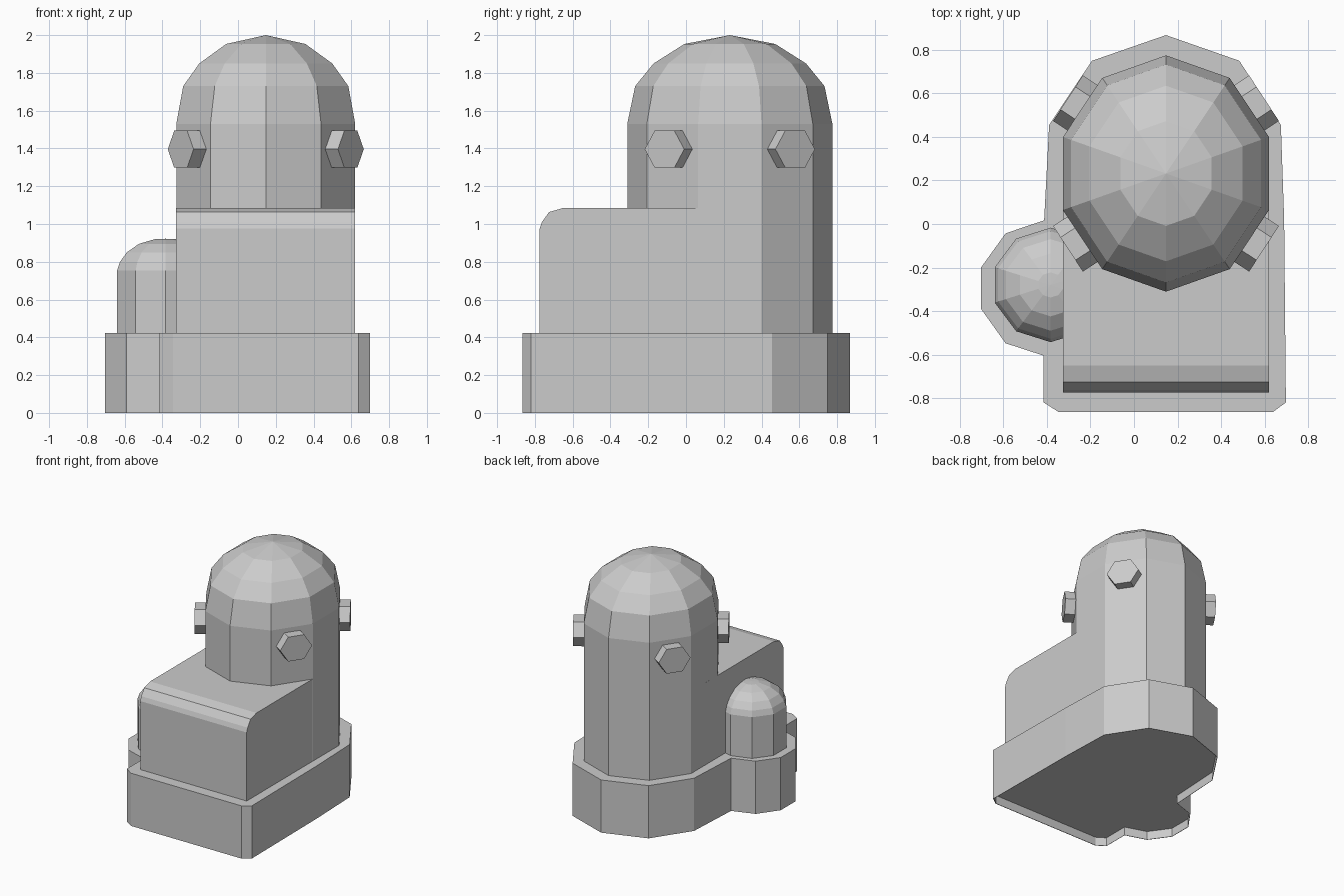
import bpy, bmesh, math
from mathutils import Vector

if "Cube" in bpy.data.objects:
    bpy.data.objects.remove(bpy.data.objects["Cube"])

CX, CY = 0.147, 0.232      # tower axis
BASE_TOP = 0.424


def make(name, bm):
    bmesh.ops.recalc_face_normals(bm, faces=bm.faces)
    mesh = bpy.data.meshes.new(name)
    bm.to_mesh(mesh)
    bm.free()
    ob = bpy.data.objects.new(name, mesh)
    bpy.context.collection.objects.link(ob)
    return ob


def loft(name, rings, cap_end=True):
    """Skin a list of equal-length point rings; a single point closes to a tip."""
    bm = bmesh.new()
    vs = [[bm.verts.new(p) for p in r] for r in rings]
    for a, b in zip(vs, vs[1:]):
        n = len(a)
        for i in range(n):
            j = (i + 1) % n
            if len(b) == 1:
                bm.faces.new((a[i], a[j], b[0]))
            else:
                bm.faces.new((a[i], a[j], b[j], b[i]))
    bm.faces.new(vs[0])
    if cap_end and len(vs[-1]) > 1:
        bm.faces.new(vs[-1])
    return make(name, bm)


def domed_column(name, cx, cy, rx, ry, profile):
    """Ten-sided column; profile holds (radius factor, z)."""
    rings = []
    for f, z in profile:
        if f == 0:
            rings.append([(cx, cy, z)])
        else:
            rings.append([(cx + rx * f * math.sin(k * math.pi / 5),
                           cy + ry * f * math.cos(k * math.pi / 5), z) for k in range(10)])
    return loft(name, rings)


# Base plinth with a shallow recess underneath
outline = [(0.147, 0.868), (0.484, 0.75), (0.675, 0.455), (0.69, 0.02), (0.698, -0.82),
           (0.637, -0.865), (-0.345, -0.865), (-0.415, -0.82), (-0.415, -0.605),
           (-0.59, -0.548), (-0.703, -0.39), (-0.703, -0.2), (-0.59, -0.043),
           (-0.413, 0.017), (-0.39, 0.455), (-0.193, 0.75)]
inner = [(x * 0.995, y * 0.995) for x, y in outline]
loft("base_plinth", [[(x, y, 0.07) for x, y in inner],
                     [(x, y, 0.0) for x, y in inner],
                     [(x, y, 0.0) for x, y in outline],
                     [(x, y, BASE_TOP) for x, y in outline]])

# Front block with rounded upper front edge
side = [(CY, BASE_TOP), (-0.775, BASE_TOP), (-0.775, 0.975), (-0.763, 1.01),
        (-0.725, 1.063), (-0.65, 1.085), (CY, 1.085)]
loft("front_block", [[(x, y, z) for y, z in side] for x in (-0.327, 0.62)])

# Main tower with dome
domed_column("main_tower", CX, CY, 0.498, 0.543,
             [(1, BASE_TOP), (1, 1.53), (0.923, 1.73), (0.743, 1.85), (0.443, 1.953), (0, 2.0)])

# Small side turret
domed_column("side_turret", -0.383, -0.28, 0.27, 0.263,
             [(1, BASE_TOP), (1, 0.755), (0.94, 0.80), (0.80, 0.85), (0.55, 0.895), (0.22, 0.92), (0, 0.922)])

# Hexagonal bosses on four diagonal faces of the tower
up = Vector((0, 0, 1))
for sx, side_name in ((-1, "left"), (1, "right")):
    for sy, end_name in ((-1, "front"), (1, "back")):
        n = Vector((0.837 * sx, 0.547 * sy, 0))
        t = up.cross(n).normalized()
        face = Vector((CX + 0.4505 * sx, CY + 0.346 * sy, 1.396))
        hexa = [t * (0.125 * math.cos(k * math.pi / 3)) + up * (0.113 * math.sin(k * math.pi / 3))
                for k in range(6)]
        loft(f"{end_name}_{side_name}_boss",
             [[face + h - n * d for h in hexa] for d in (0.12, 0.0)])
